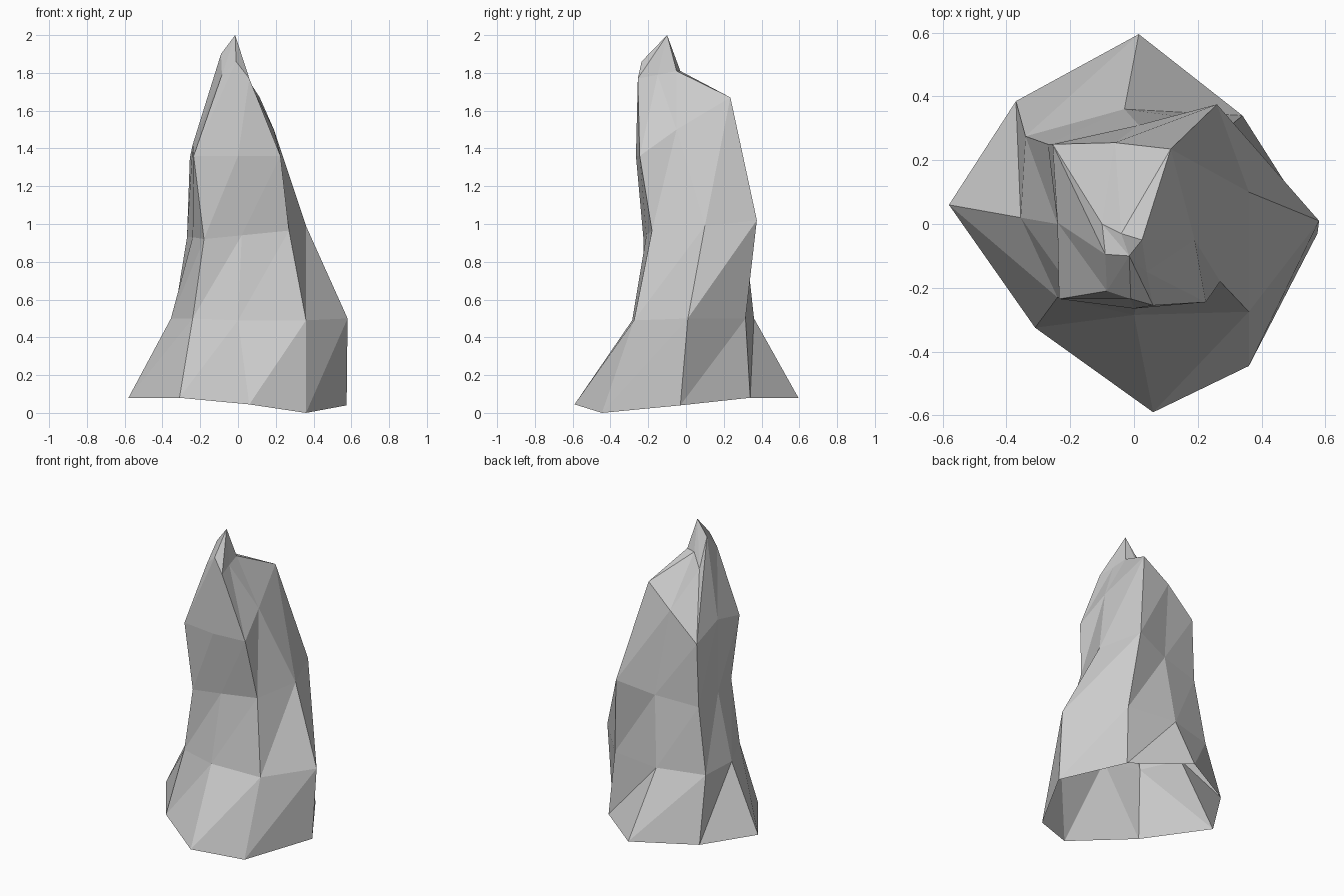
import bpy, bmesh

# Eight-sided cross-sections from base to crown, clockwise from the left side
rings = [
    [(-.58, .06, .08), (-.37, .385, .08), (.015, .595, .08), (.34, .34, .08),
     (.575, -.03, .04), (.36, -.445, 0), (.06, -.59, .045), (-.31, -.325, .08)],
    [(-.355, .02, .50), (-.34, .275, .50), (-.03, .36, .50), (.31, .315, .50),
     (.58, .01, .50), (.36, -.275, .49), (0, -.285, .49), (-.24, -.23, .50)],
    [(-.24, 0, .93), (-.27, .25, .93), (.015, .31, .96), (.26, .375, 1.02),
     (.36, .10, .99), (.27, -.18, .965), (.02, -.21, .94), (-.18, -.225, .92)],
    [(-.24, .005, 1.42), (-.255, .25, 1.35), (-.06, .255, 1.53), (.115, .235, 1.67),
     (.19, -.05, 1.50), (.225, -.245, 1.36), (0, -.265, 1.36), (-.235, -.235, 1.36)],
    [(-.09, -.095, 1.90), (-.10, 0, 1.72), (-.04, -.03, 1.81), (.025, -.05, 1.81),
     (.04, -.15, 1.79), (.06, -.255, 1.77), (-.01, -.235, 1.86), (-.085, -.21, 1.79)],
]

bm = bmesh.new()
loops = [[bm.verts.new(p) for p in ring] for ring in rings]

# Faceted walls, open underneath
for low, high in zip(loops, loops[1:]):
    for i in range(8):
        j = (i + 1) % 8
        bm.faces.new((low[j], low[i], high[i]))
        bm.faces.new((low[j], high[i], high[j]))

# Pointed tip
tip = bm.verts.new((-.015, -.10, 2))
for i in range(8):
    bm.faces.new((loops[-1][(i + 1) % 8], loops[-1][i], tip))

mesh = bpy.data.meshes.new("rock_spire")
bm.to_mesh(mesh)
bm.free()
bpy.context.collection.objects.link(bpy.data.objects.new("rock_spire", mesh))
